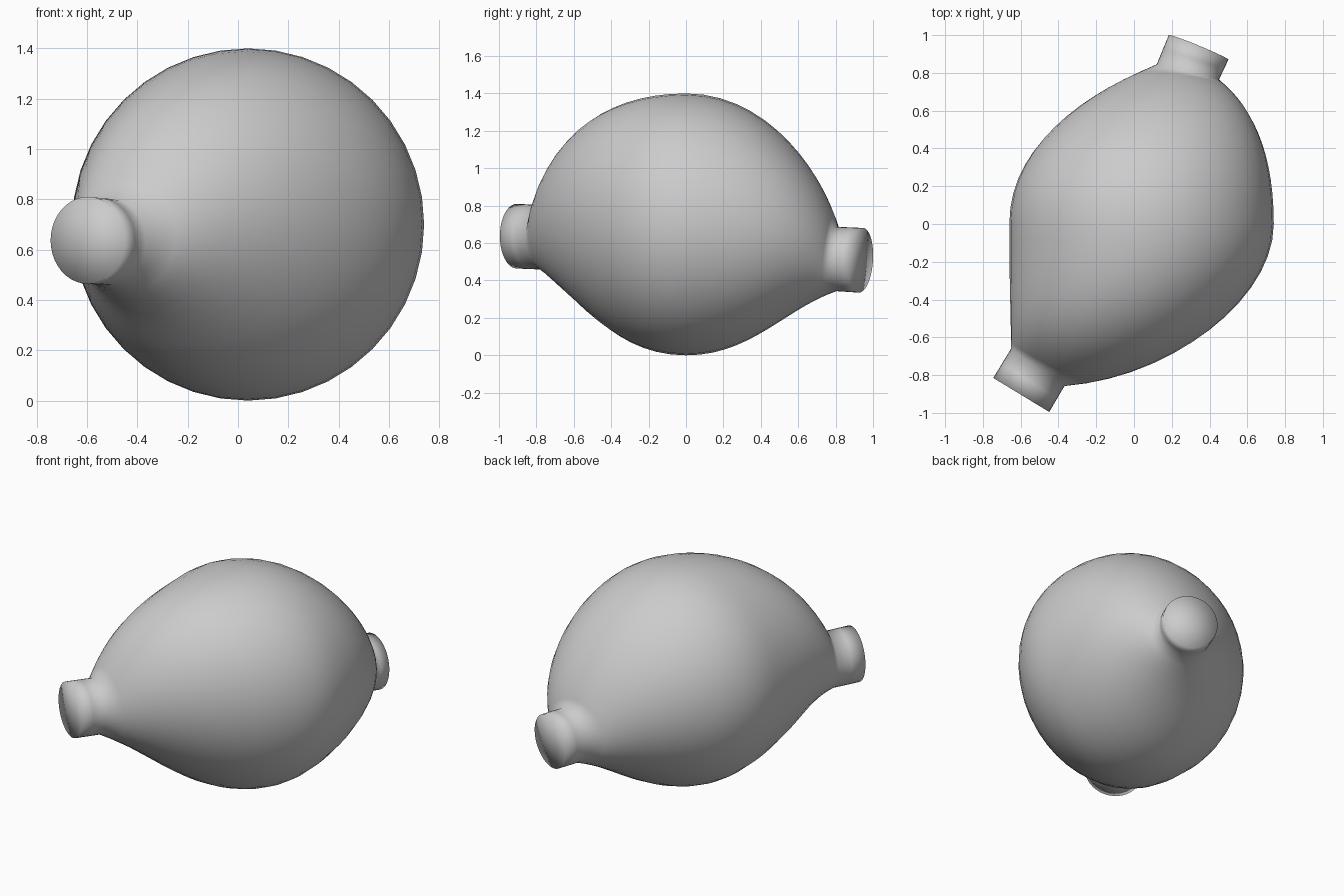
import bpy, bmesh, math
from mathutils import Vector as V

if "Cube" in bpy.data.objects:
    bpy.data.objects.remove(bpy.data.objects["Cube"])

N = 40        # sides of each cross-section
STEPS = 14    # rings in each half of the body


def ring(c, u, v):
    """Elliptical section: centre, half-vector to the right, half-vector up."""
    c, u, v = V(c), V(u), V(v)
    return [c + u * math.cos(a) + v * math.sin(a)
            for a in (2 * math.pi * i / N for i in range(N))]


def blend(rings, t):
    """Cubic Bezier between four control sections."""
    s = 1 - t
    w = (s**3, 3 * s * s * t, 3 * s * t * t, t**3)
    return [sum((p * k for p, k in zip(ps, w)), V((0, 0, 0))) for ps in zip(*rings)]


# Control sections from the front spout to the back spout
front_cap = ring((-.597, -.905, .637), (.148, -.09, 0), (0, 0, .173))
front_neck = ring((-.51, -.76, .63), (.142, -.098, 0), (0, 0, .172))
front_flare = ring((-.225, -.65, .765), (.425, -.16, 0), (0, -.07, .435))
front_mid = ring((.04, -.4, .7), (.7, 0, 0), (0, 0, .7))
middle = ring((.04, 0, .7), (.7, 0, 0), (0, 0, .7))
back_mid = ring((.04, .4, .7), (.7, 0, 0), (0, .05, .7))
back_flare = ring((.16, .64, .6), (.46, -.02, 0), (0, .11, .35))
back_neck = ring((.285, .805, .515), (.165, -.04, 0), (0, 0, .172))
back_cap = ring((.342, .935, .508), (.158, -.065, 0), (0, .01, .173))

# Stack all sections
first = (front_neck, front_flare, front_mid, middle)
second = (middle, back_mid, back_flare, back_neck)
sections = [front_cap, [(a + b) / 2 for a, b in zip(front_cap, front_neck)]]
sections += [blend(first, i / STEPS) for i in range(STEPS)]
sections += [blend(second, i / STEPS) for i in range(STEPS + 1)]
sections += [[(a + b) / 2 for a, b in zip(back_cap, back_neck)], back_cap]

# Skin the sections and close both spouts
bm = bmesh.new()
loops = [[bm.verts.new(p) for p in s] for s in sections]
for a, b in zip(loops, loops[1:]):
    for i in range(N):
        j = (i + 1) % N
        bm.faces.new((a[i], a[j], b[j], b[i]))
for loop in (loops[0], loops[-1]):
    tip = bm.verts.new(sum((v.co for v in loop), V((0, 0, 0))) / N)
    for i in range(N):
        bm.faces.new((loop[i], loop[(i + 1) % N], tip))
bmesh.ops.recalc_face_normals(bm, faces=bm.faces)
for f in bm.faces:
    f.smooth = True

mesh = bpy.data.meshes.new("two_spout_bulb")
bm.to_mesh(mesh)
bm.free()
bulb = bpy.data.objects.new("two_spout_bulb", mesh)
bpy.context.collection.objects.link(bulb)
